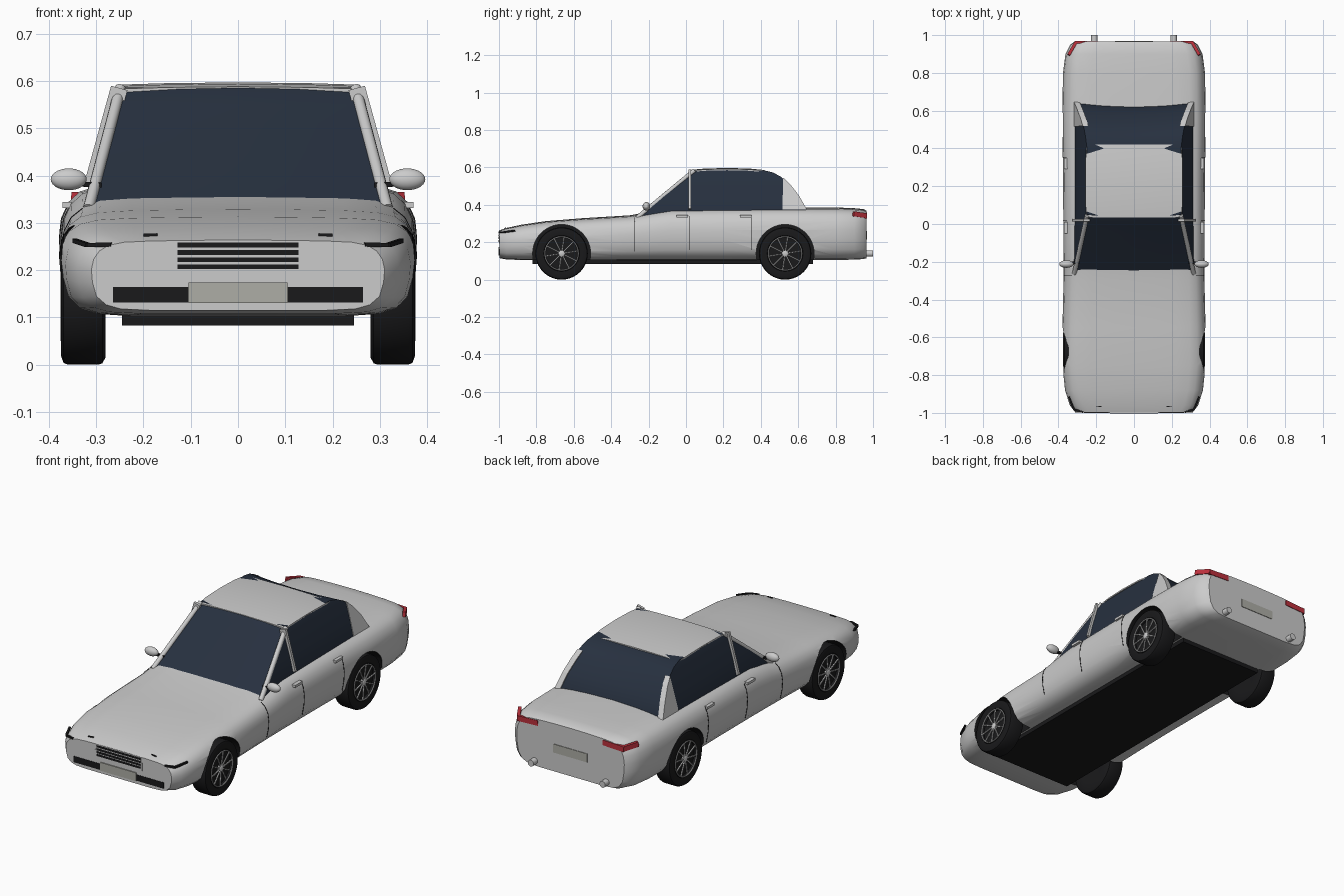
import bpy, bmesh
from math import sin, cos, pi, radians
from mathutils import Vector

if "Cube" in bpy.data.objects:
    bpy.data.objects.remove(bpy.data.objects["Cube"])


def material(name, rgb):
    m = bpy.data.materials.new(name)
    m.diffuse_color = (*rgb, 1)
    m.use_nodes = True
    m.node_tree.nodes["Principled BSDF"].inputs["Base Color"].default_value = m.diffuse_color
    return m


GLASS = material("tinted_glass", (0.02, 0.03, 0.05))
BLACK = material("black", (0.01, 0.01, 0.011))
RED = material("red_lens", (0.5, 0.03, 0.045))
SILVER = material("silver", (0.75, 0.75, 0.76))
PLATE = material("plate", (0.42, 0.42, 0.38))


def shade(ob, angle=35):
    bpy.ops.object.select_all(action='DESELECT')
    ob.select_set(True)
    bpy.context.view_layer.objects.active = ob
    bpy.ops.object.shade_smooth_by_angle(angle=radians(angle))


def make(name, verts, faces, mat=None, smooth=True):
    me = bpy.data.meshes.new(name)
    me.from_pydata([tuple(v) for v in verts], [], faces)
    bm = bmesh.new()
    bm.from_mesh(me)
    bmesh.ops.recalc_face_normals(bm, faces=bm.faces)
    bm.to_mesh(me)
    bm.free()
    ob = bpy.data.objects.new(name, me)
    bpy.context.collection.objects.link(ob)
    if mat:
        me.materials.append(mat)
    if smooth:
        shade(ob)
    return ob


def loft(name, rings, mat=None, smooth=True):
    """Skin closed rings of equal length and cap both ends."""
    n, k = len(rings[0]), len(rings)
    faces = [(i * n + j, i * n + (j + 1) % n, (i + 1) * n + (j + 1) % n, (i + 1) * n + j)
             for i in range(k - 1) for j in range(n)]
    faces += [tuple(range(n)), tuple(range((k - 1) * n, k * n))]
    return make(name, [p for r in rings for p in r], faces, mat, smooth)


def lathe(name, profile, y, z, mat=None, n=40):
    """Revolve (x, radius) pairs about an axle along x."""
    return loft(name, [[(x, y + r * cos(2 * pi * i / n), z + r * sin(2 * pi * i / n))
                        for i in range(n)] for x, r in profile], mat)


def box(name, x, y, z, mat=None):
    return loft(name, [[(a, y[0], z[0]), (a, y[1], z[0]), (a, y[1], z[1]), (a, y[0], z[1])]
                       for a in x], mat, False)


def bar(name, a, b, w, h, mat=None, sides=4):
    """Straight bar from a to b; w across, h high."""
    a, b = Vector(a), Vector(b)
    q = (b - a).to_track_quat('Y', 'Z')
    k = 2 ** 0.5 if sides == 4 else 1
    sec = [(cos(2 * pi * (i + .5) / sides) * w / 2 * k, 0, sin(2 * pi * (i + .5) / sides) * h / 2 * k)
           for i in range(sides)]
    return loft(name, [[p + q @ Vector(c) for c in sec] for p in (a, b)], mat, sides > 4)


def lerp(keys, t):
    """Piecewise linear lookup in rows (t, values...)."""
    for p, q in zip(keys, keys[1:]):
        if t <= q[0]:
            f = max(0, (t - p[0]) / (q[0] - p[0]))
            return [u + (v - u) * f for u, v in zip(p[1:], q[1:])]
    return keys[-1][1:]


# Body shell: y, half width, bottom, top
STATIONS = [(-.998, .31, .115, .263), (-.96, .34, .108, .276), (-.88, .365, .105, .293),
            (-.75, .379, .103, .312), (-.55, .379, .103, .328), (-.3, .373, .103, .343),
            (-.2, .373, .103, .362), (-.08, .374, .103, .381), (.2, .375, .103, .384),
            (.55, .38, .103, .386), (.8, .376, .105, .385), (.9, .363, .107, .381),
            (.95, .337, .11, .376), (.966, .315, .115, .367)]
SECTION = [(0, 0), (.6, 0), (.8, .02), (.9, .08), (.965, .2), (.993, .4), (1, .58), (.985, .73),
           (.945, .85), (.88, .93), (.78, .972), (.6, .99), (.3, 1), (0, 1.004)]


def section(y):
    w, b, t = lerp(STATIONS, y)
    return [(u * w, y, b + v * (t - b)) for u, v in SECTION]


def body_ring(y):
    half = section(y)
    return half + [(-x, y_, z) for x, y_, z in half[-2:0:-1]]


body = loft("body_shell", [body_ring(s[0]) for s in STATIONS])

# Wheel arches cut out of the body
for y in (-.665, .53):
    for s in (-1, 1):
        cut = lathe("arch_cutter", [(s * .255, .155), (s * .5, .155)], y, .14, BLACK, 48)
        cut.hide_render = True
        mod = body.modifiers.new("arch", 'BOOLEAN')
        mod.operation, mod.object, mod.solver = 'DIFFERENCE', cut, 'EXACT'
        mod.material_mode = 'TRANSFER'
        bpy.context.view_layer.objects.active = body
        bpy.ops.object.modifier_apply(modifier=mod.name)
        bpy.data.objects.remove(cut)
shade(body)

box("underbody", (-.245, .245), (-.82, .68), (.083, .12), BLACK)

# Glass cabin: z, front y, rear y, half width
CABIN = [(.325, -.268, .65, .32), (.385, -.193, .638, .311), (.45, -.115, .6, .295),
         (.51, -.042, .552, .277), (.55, .005, .508, .265), (.573, .032, .465, .257),
         (.586, .05, .41, .25)]
rings = []
for z, f, r, w in CABIN:
    rings.append([(u * w, f - .014 * (1 - u * u), z) for u in (-1, -.5, 0, .5, 1)] +
                 [(u * w, r - .018 * (1 - u * u), z) for u in (1, .5, 0, -.5, -1)])
loft("cabin_glass", rings, GLASS)

# Roof panel
loft("roof_panel", [[(u * w, y, z - .005 * u * u) for u in (-1, -.6, 0, .6, 1)] +
                    [(u * w, y, z - .012) for u in (1, 0, -1)]
                    for y, z, w in ((.035, .588, .252), (.1, .594, .256), (.22, .597, .257),
                                    (.34, .594, .256), (.42, .586, .252))])

for s in (-1, 1):
    # Pillars
    bar("a_pillar", (s * .316, -.262, .33), (s * .249, .045, .584), .024, .024, None, 12)
    bar("b_pillar", (s * .309, .02, .375), (s * .251, .02, .585), .014, .036)
    edge = [(.515, .375), (.646, .375), (.604, .45), (.557, .51), (.52, .545)]
    loft("c_pillar", [[(s * (lerp(CABIN, z)[2] + d), y, z) for y, z in edge] for d in (.005, -.025)],
         None, False)

    # Door mirror
    bpy.ops.mesh.primitive_uv_sphere_add(segments=24, ring_count=14, location=(s * .358, -.212, .392))
    mirror = bpy.context.object
    mirror.name, mirror.scale = "door_mirror", (.038, .02, .023)
    shade(mirror, 60)
    bar("mirror_stalk", (s * .29, -.2, .38), (s * .345, -.21, .382), .016, .01, BLACK)

    # Door seams hug the body section, handles sit on the flank
    for y in (-.275, .02, .35):
        pts = [p for p in section(y) if .15 < p[2] < .345 and p[0] > .3]
        for a, b in zip(pts, pts[1:]):
            bar("door_seam", (s * a[0], y, a[2]), (s * b[0], y, b[2]), .003, .003, BLACK)
    for y in (-.02, .32):
        bar("door_handle", (s * .361, y - .03, .338), (s * .361, y + .03, .338), .02, .013, SILVER)

    # Headlight edging
    bar("headlight_edge", (s * .268, -.996, .254), (s * .318, -.982, .253), .01, .009, BLACK)
    bar("headlight_side", (s * .318, -.982, .253), (s * .345, -.915, .262), .01, .009, BLACK)
    bar("headlight_brow", (s * .17, -.965, .275), (s * .2, -.968, .274), .004, .006, BLACK)

    # Tail lights wrap round the rear corner, exhaust tips below
    bar("tail_light", (s * .19, .962, .345), (s * .312, .962, .34), .014, .028, RED)
    bar("tail_light_corner", (s * .307, .963, .342), (s * .346, .895, .352), .016, .026, RED)
    bar("exhaust_tip", (s * .21, .92, .14), (s * .21, 1.0, .14), .034, .034, SILVER, 20)

    # Wheels
    for y in (-.665, .53):
        lathe("tyre", [(s * x, r) for x, r in
                       ((.282, .085), (.28, .125), (.287, .137), (.296, .14), (.36, .14), (.369, .136),
                        (.374, .122), (.371, .096), (.357, .09))], y, .14, BLACK)
        lathe("rim_ring", [(s * x, r) for x, r in
                           ((.35, .087), (.371, .091), (.373, .094), (.369, .096), (.35, .096))],
              y, .14, BLACK)
        bpy.ops.mesh.primitive_torus_add(major_radius=.089, minor_radius=.003, major_segments=40,
                                         minor_segments=8, location=(s * .372, y, .14),
                                         rotation=(0, pi / 2, 0))
        bpy.context.object.name = "rim_lip"
        bpy.context.object.data.materials.append(SILVER)
        shade(bpy.context.object, 60)
        lathe("hub", [(s * .35, .017), (s * .37, .017), (s * .373, .012)], y, .14, SILVER, 20)
        for i in range(10):
            c, d = cos(i * pi / 5 + .16), sin(i * pi / 5 + .16)
            bar("spoke", (s * .367, y + .012 * c, .14 + .012 * d),
                (s * .37, y + .089 * c, .14 + .089 * d), .006, .006, SILVER)

# Grille, intake and plates
box("grille_frame", (-.138, .138), (-1.0, -.97), (.192, .234), SILVER)
box("grille_back", (-.13, .13), (-1.0, -.97), (.234, .262), SILVER)
for z in (.206, .221, .236, .252):
    box("grille_slot", (-.128, .128), (-1.002, -.98), (z - .004, z + .006), BLACK)
box("lower_intake", (-.264, .264), (-1.0, -.97), (.132, .164), BLACK)
box("front_plate", (-.105, .105), (-1.003, -.97), (.13, .174), PLATE)
box("rear_plate", (-.1, .1), (.95, .969), (.215, .26), PLATE)
